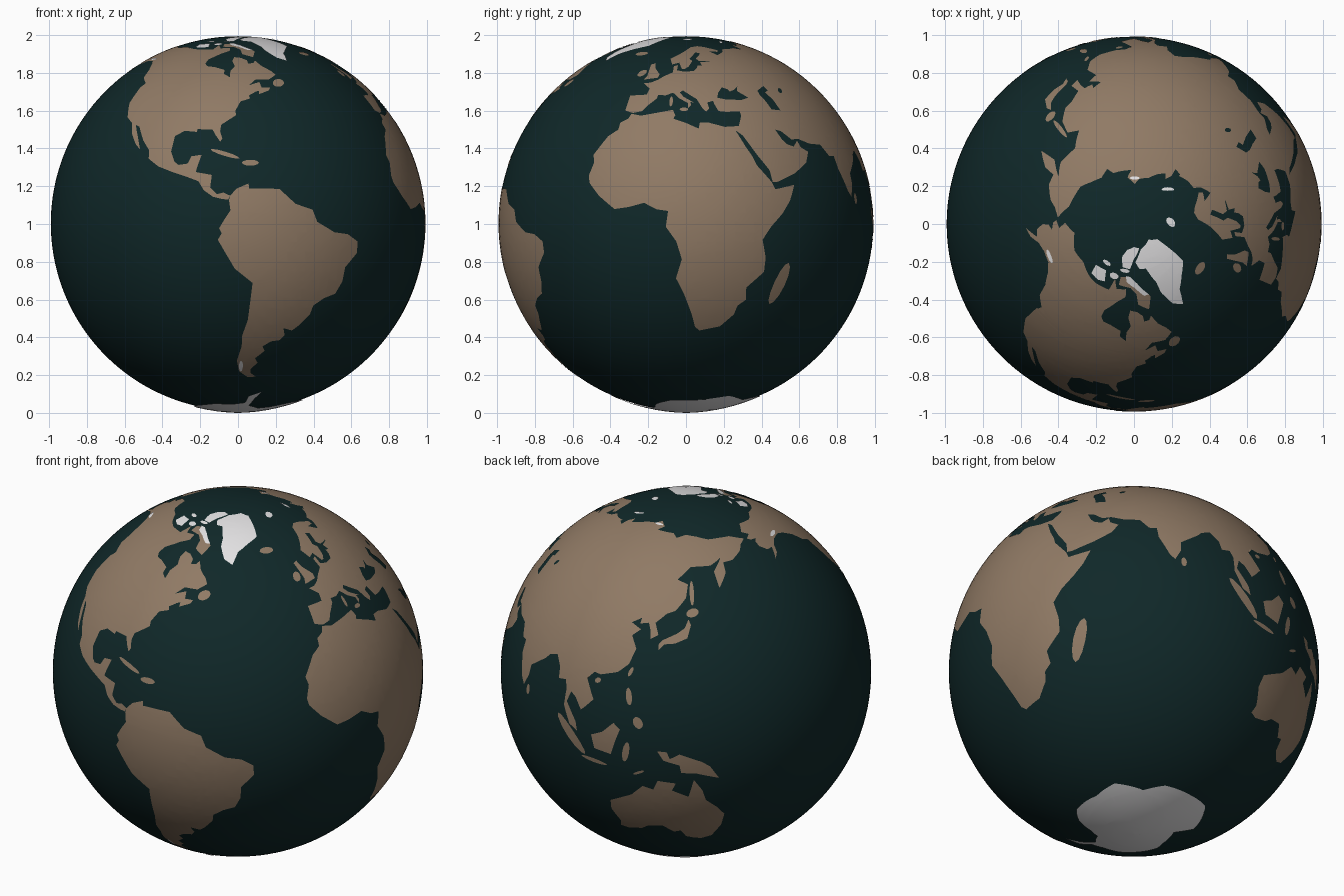
import bpy, bmesh, math
from mathutils import Vector

R, CENTRE = 0.991, 1.003      # ocean radius, height of the globe centre
FRONT = -75                   # longitude facing -y
STEP = 3                      # size of the curved cells in degrees


def material(name, rgb):
    m = bpy.data.materials.new(name)
    m.diffuse_color = (*rgb, 1)
    return m


OCEAN = material("dark_teal_water", (0.005, 0.021, 0.022))
LAND = material("brown_land", (0.28, 0.195, 0.13))
ICE = material("white_ice", (0.78, 0.77, 0.78))
LIFT = {OCEAN: 0.0035, LAND: 0.0017, ICE: 0.0035}


def on_globe(lon, lat, r):
    a, b = math.radians(lon - FRONT), math.radians(lat)
    return Vector((math.cos(b) * math.sin(a), -math.cos(b) * math.cos(a), math.sin(b))) * r


def patch(name, mat, outline, dome=0.0):
    """Fill a (longitude, latitude) outline, cut it into cells and wrap it on the globe."""
    bm = bmesh.new()
    face = bm.faces.new([bm.verts.new((x, y, 0)) for x, y in outline])
    face.normal_update()
    if face.normal.z < 0:
        face.normal_flip()
    bmesh.ops.triangulate(bm, faces=bm.faces[:], ngon_method='EAR_CLIP')
    for axis in (0, 1):
        lo = min(p[axis] for p in outline)
        hi = max(p[axis] for p in outline)
        for k in range(math.floor(lo / STEP) - 1, math.ceil(hi / STEP) + 1):
            co, no = [0, 0, 0], [0, 0, 0]
            co[axis], no[axis] = k * STEP + 0.37, 1
            if lo < co[axis] < hi:
                bmesh.ops.bisect_plane(bm, geom=bm.verts[:] + bm.edges[:] + bm.faces[:],
                                       dist=1e-5, plane_co=co, plane_no=no)
    bmesh.ops.triangulate(bm, faces=bm.faces[:])
    for v in bm.verts:
        rise = dome * max(0, (-v.co.y - 65) / 25)
        v.co = on_globe(v.co.x, v.co.y, R + LIFT[mat] + rise)
    bmesh.ops.remove_doubles(bm, verts=bm.verts[:], dist=1e-5)
    for f in bm.faces:
        f.smooth = True
    me = bpy.data.meshes.new(name)
    bm.to_mesh(me)
    bm.free()
    me.materials.append(mat)
    ob = bpy.data.objects.new(name, me)
    ob.location.z = CENTRE
    bpy.context.collection.objects.link(ob)


def island(name, lon, lat, length, width, angle, mat=LAND):
    """Oval island; sizes in degrees of arc, angle counted from east."""
    t, squeeze, pts = math.radians(angle), math.cos(math.radians(lat)), []
    for i in range(12):
        a = i * math.tau / 12
        u, v = length / 2 * math.cos(a), width / 2 * math.sin(a)
        pts.append((lon + (u * math.cos(t) - v * math.sin(t)) / squeeze,
                    lat + u * math.sin(t) + v * math.cos(t)))
    patch(name, mat, pts)


# Ocean ball
bpy.ops.mesh.primitive_uv_sphere_add(segments=192, ring_count=96, radius=R, location=(0, 0, CENTRE))
ocean = bpy.context.object
ocean.name = "ocean"
ocean.data.materials.append(OCEAN)
bpy.ops.object.shade_smooth()

# Americas
patch("north_america_upper", LAND, [
    (-168, 65.5), (-162, 66.5), (-166, 68.5), (-156.5, 71.3), (-141, 69.7), (-128, 70.3), (-115, 68.5),
    (-108, 68), (-96, 68), (-94, 72), (-90, 69), (-82, 69.5), (-81.5, 67), (-87, 65), (-94, 61), (-94.5, 58.5),
    (-92.5, 57), (-88, 56.5), (-82.3, 55), (-82, 52.8), (-79, 51.3), (-79, 54.5), (-76.8, 57), (-78.5, 60),
    (-77.5, 62.5), (-73, 62), (-69.5, 60.5), (-69, 58.5), (-66, 58.8), (-64.5, 60.3), (-61.5, 57),
    (-57.5, 54.5), (-55.8, 52.5), (-60, 50.2), (-66.5, 50.2), (-70, 47.5), (-65, 49), (-64.5, 46.5),
    (-60.5, 46.5), (-61.5, 45.2), (-66, 43.6), (-66, 45), (-70, 44), (-124, 46), (-123, 48.5), (-128, 51),
    (-130.5, 55), (-136, 58.5), (-141, 60), (-148, 60), (-152, 59.2), (-154, 58.8), (-158, 56.3), (-163, 54.8),
    (-157.5, 58.6), (-162, 58.8), (-165, 61), (-164.5, 63), (-161, 64), (-166, 64.5)])
patch("north_america_lower", LAND, [
    (-124.2, 47), (-68, 47), (-68, 44.3), (-70.5, 43), (-70, 41.8), (-74, 40.6), (-76, 37), (-75.7, 35.3),
    (-81, 31.8), (-81.3, 29.5), (-80.4, 27), (-81, 25.8), (-82.7, 28), (-84, 30), (-89.5, 30.2), (-89.5, 29.2),
    (-94, 29.6), (-97.3, 27.8), (-97.7, 22.5), (-96, 19.2), (-94.5, 18.2), (-91.5, 18.6), (-90.4, 21),
    (-87, 21.5), (-88.2, 17.5), (-88.5, 15.9), (-83.3, 15), (-83.7, 11), (-81.5, 9), (-79.5, 9.5), (-77.4, 8.5),
    (-78, 7.3), (-80, 7.5), (-82.8, 8.2), (-85.7, 10.2), (-87.5, 13), (-92, 14.6), (-96, 15.8), (-101.5, 17.7),
    (-105.5, 20.2), (-106, 23), (-109.3, 26.3), (-112.8, 31), (-114.8, 31.7), (-112, 27.5), (-109.6, 23.2),
    (-112, 25), (-115, 28.5), (-117.2, 32.5), (-120.6, 34.5), (-124, 40)])
patch("south_america", LAND, [
    (-77.4, 8.5), (-75.5, 10.7), (-71.7, 12.3), (-71.5, 10.8), (-68, 10.8), (-62, 10.6), (-57, 6), (-51.5, 4.2),
    (-50, 0.5), (-44, -2.7), (-39, -3.3), (-35.2, -5.5), (-35, -9), (-39, -13.5), (-39.2, -18), (-41, -22),
    (-45, -23.5), (-48.5, -26), (-49, -29), (-52.3, -33), (-54.5, -34.8), (-58, -34), (-57, -36.5),
    (-58.5, -38.5), (-62, -39), (-65, -41), (-63.8, -42.8), (-67.5, -46), (-66, -48), (-69, -51), (-68.5, -53),
    (-65.5, -54.8), (-70, -55), (-74.5, -52), (-75.5, -47), (-73.5, -41), (-73.5, -37), (-71.5, -31),
    (-70.3, -18.5), (-76, -14), (-79.5, -8), (-81.2, -5), (-80, -3), (-80.8, -1.5), (-79, 1.5), (-77.3, 4),
    (-77.8, 7.2)])

# Africa, Europe and Asia
patch("africa", LAND, [
    (-6, 35.8), (-2, 35.1), (10, 37.3), (11, 35.2), (10.3, 34), (15, 32.4), (19.5, 30.4), (20, 32.5), (23, 32.6),
    (29, 31), (32.5, 31.2), (32.6, 30), (35.5, 24), (37.3, 21), (38.5, 18), (43, 12.7), (44, 10.5), (51.2, 11.9),
    (49, 7), (46, 3), (42, -1), (39.2, -5), (40.6, -10.5), (40.5, -15), (35, -20), (35.5, -24), (32.8, -26),
    (32, -29), (27.5, -33.3), (20, -34.8), (18.3, -33.5), (17, -29), (14.5, -22.5), (11.8, -17), (13.7, -11),
    (12, -5.5), (8.8, -1), (9.5, 3.8), (6, 4.3), (2, 6.3), (-3, 5), (-7.5, 4.4), (-13, 8.5), (-16.8, 12.5),
    (-17.4, 14.8), (-16.2, 19), (-17, 21.5), (-13, 27.7), (-9.7, 30), (-9.5, 32.5), (-6.8, 34)])
patch("europe", LAND, [
    (-9, 43), (-1.7, 43.4), (-1.2, 46), (-4.7, 48.4), (-1.5, 48.7), (1.5, 50), (4, 51.7), (8.2, 53.7), (8.2, 57),
    (10.5, 57.6), (10.2, 54.8), (14, 54), (19, 54.4), (21, 56), (21.5, 57.5), (24, 57.2), (23.5, 59.3),
    (29.5, 59.8), (32, 62), (37, 63.8), (40, 64.8), (44, 66.2), (46, 68.2), (54, 68.5), (62, 69.5), (62, 37),
    (36, 36.7), (30.5, 36.5), (27.5, 36.8), (26.3, 39.5), (26, 40.8), (23.5, 40.2), (24, 37.8), (22.7, 36.6),
    (21.3, 38), (19.4, 41.5), (13.6, 45.2), (12.4, 44.3), (14, 42.5), (18.4, 40), (16.8, 40.4), (17, 39),
    (15.8, 38), (15.7, 40), (12.3, 41.8), (9.5, 44.2), (6.5, 43.1), (3.2, 43.2), (3, 41.8), (-0.2, 39),
    (-2, 36.8), (-5.5, 36.1), (-8.9, 37)])
patch("scandinavia", LAND, [
    (30, 60), (23, 60), (21.3, 61.5), (25.3, 65), (22, 65.8), (17.2, 61.5), (18.8, 60), (16.5, 56.8),
    (14.2, 55.4), (12.8, 55.5), (11, 59), (7, 58), (5, 61.5), (13, 66), (19, 70), (25.5, 71), (31, 70.3),
    (41, 67.5), (39.5, 66.2), (33, 66.7), (37, 64), (40, 62)])
patch("north_and_east_asia", LAND, [
    (60, 69), (68, 68.5), (67, 71), (70, 73), (73, 71.5), (80, 73), (87, 75), (98, 76), (104, 77.7), (113, 75.5),
    (108, 73.3), (127, 73), (131, 71), (140, 72.5), (150, 71.5), (160, 69.7), (170, 69.5), (180, 69), (190, 66),
    (183, 64.5), (179, 62.5), (170, 60), (163.5, 59.8), (162.5, 56), (156.7, 51), (156, 57), (163, 61.7),
    (155, 59.3), (143, 59.3), (135.5, 54.7), (141, 53), (140, 48.3), (135.5, 44), (132, 43), (127.7, 39.8),
    (129.4, 36), (126.5, 34.5), (126, 37.5), (125, 39.6), (121.5, 39), (121.8, 40.9), (118, 39), (122.3, 37.2),
    (119.3, 35), (121.8, 31), (120, 26), (116.5, 23), (110.5, 21.2), (108, 21.5), (105.8, 19), (109.2, 13),
    (106.8, 10.4), (105, 8.7), (102.5, 12.2), (100.5, 13.4), (99.3, 10), (103.3, 4.5), (104, 1.5), (101, 3),
    (98.3, 8.5), (98.5, 14), (97.5, 16.5), (94.5, 16), (94, 19.5), (91.5, 22.7), (88, 25), (60, 30)])
patch("south_asia", LAND, [
    (92, 23), (88, 21.7), (86.5, 20), (80.2, 15.5), (80, 12), (78, 8.2), (76.3, 10), (73, 17), (72.6, 21),
    (70, 21), (67, 24.8), (61.5, 25.2), (57, 26.8), (54, 26.6), (50.5, 29.5), (48.3, 30), (50, 26.5), (51.5, 25),
    (54, 24.2), (56.3, 26.2), (57, 24), (59.8, 22.5), (57.7, 19), (55, 17.3), (52, 15.5), (45, 12.8),
    (43.3, 12.8), (42.7, 16.5), (39, 21.5), (35, 28), (32.4, 30), (32.4, 31.2), (34.3, 31.4), (36, 35),
    (36, 37.2), (62, 40), (92, 40)])

# Inland seas
patch("black_sea", OCEAN, [(28, 42), (28.7, 44), (31, 46.4), (33.5, 45.6), (34, 44.6), (36, 45.2), (38.5, 46.8),
                           (37.5, 44.8), (41.5, 42), (38, 41.1), (31.5, 41.3)])
patch("caspian_sea", OCEAN, [(47.5, 45), (52, 47), (53, 45), (51, 44.3), (53, 41), (54, 37), (50, 37.4),
                             (49, 40.5), (47.6, 43)])
island("aral_sea", 60, 45, 2.4, 1.5, 60, OCEAN)

# Australia and large islands
patch("australia", LAND, [
    (114, -22), (122, -18), (126, -14), (129.5, -15), (131, -11.5), (136.8, -12.2), (135.5, -15), (140.8, -17.5),
    (142.5, -10.8), (145.3, -15), (146.5, -19), (150.5, -22.5), (153.3, -26), (152.8, -31.5), (150, -37.5),
    (146.3, -39), (143.5, -38.7), (140, -37.5), (138, -34), (135.5, -34.8), (131.5, -31.5), (126, -32.2),
    (123.5, -34), (118, -35), (115, -34.2), (115.7, -31.5), (113.4, -26)])
patch("new_guinea", LAND, [(131, -0.8), (134, -1), (135, -3.3), (138, -1.6), (145, -4.3), (147.5, -6), (150.5, -10.5),
                           (147, -9.5), (143.5, -8.5), (138.5, -8.2), (138, -5.5), (133, -4)])
patch("borneo", LAND, [(109.2, 1.5), (113, 3.2), (116.8, 6.9), (119, 5), (117.5, 1), (116, -3.8), (110.3, -2.9)])
patch("britain", LAND, [(-5.5, 50.1), (1.2, 51), (1.6, 52.7), (-2, 56), (-3, 58.6), (-5.5, 58), (-4.8, 54), (-4.5, 52)])
patch("baffin_island", LAND, [(-80, 73.7), (-72, 71.5), (-62, 66.8), (-65, 62.5), (-72, 64.5), (-73, 68), (-78, 70),
                              (-89, 70.5), (-89, 73)])
patch("main_japan", LAND, [(130, 31.3), (132, 33.2), (136, 33.6), (140.5, 35.3), (142, 39.5), (141, 41.3),
                           (139.5, 38.5), (136.7, 36.8), (131, 34.4), (129.8, 33)])
island("ireland", -8, 53.3, 3.6, 2.5, 70)
island("iceland", -18.8, 64.9, 4.4, 2.6, 0)
island("newfoundland", -56, 48.6, 4.2, 3.2, 40)
island("cuba", -79.3, 21.8, 9.5, 1.4, -18)
island("hispaniola", -71, 18.9, 5.2, 1.9, 0)
island("madagascar", 46.8, -18.8, 14, 4, 72)
island("sumatra", 101.5, -0.3, 15.5, 3.2, -46)
island("java", 110, -7.3, 9, 1.4, -8)
island("sulawesi", 121, -2.2, 7, 2.2, 80)
island("luzon", 121.3, 16, 5.5, 2, 100)
island("mindanao", 124.8, 8, 4, 3, 120)
island("hokkaido", 142.8, 43.4, 4, 2.8, 20)
island("sakhalin", 142.8, 50, 8.5, 1.4, 90)
island("sri_lanka", 80.8, 7.6, 3.4, 1.8, 90)
island("taiwan", 121, 23.7, 3.2, 1.2, 70)
island("hainan", 109.8, 19.2, 2.2, 1.6, 30)
island("sicily", 14.2, 37.5, 2.6, 1.4, 0)
island("sardinia", 9, 40.6, 4, 1.1, 90)
island("timor", 125, -9, 4, 0.9, 25)

# Ice
patch("antarctica", ICE, [
    (-180, -90), (-180, -78), (-160, -77.5), (-145, -75.5), (-115, -74), (-100, -73), (-80, -73.5), (-68, -72),
    (-67, -67), (-58, -63.5), (-61, -69), (-62, -75), (-45, -78), (-30, -76.5), (-15, -72.5), (0, -70),
    (30, -69.5), (50, -66.5), (70, -69), (73, -69.5), (90, -66.5), (115, -66.5), (135, -66), (150, -68.5),
    (165, -71), (164, -77.5), (180, -78), (180, -90)], dome=0.0085)
patch("greenland", ICE, [
    (-73, 78.3), (-66, 80.5), (-60, 82), (-32, 83.5), (-18, 81.5), (-20, 75), (-22, 71), (-32, 68.2), (-40, 65),
    (-43.5, 60), (-49, 62), (-53.5, 67), (-54, 70.5), (-60, 75.8), (-68, 76)])
patch("ellesmere_ice", ICE, [(-90, 76.3), (-80, 76), (-76, 79), (-63, 82.4), (-75, 83), (-90, 81.8), (-95, 79.5)])
patch("baffin_ice", ICE, [(-84, 73.7), (-79, 73.6), (-72, 71.5), (-63, 67.5), (-67, 67.3), (-74, 70), (-82, 71.8)])
patch("victoria_ice", ICE, [(-118, 72.8), (-106, 73.3), (-102, 70), (-108, 69.3), (-116, 69.8)])
island("devon_ice", -86, 75.3, 3, 1.2, 0, ICE)
island("melville_ice", -110, 75.4, 2.8, 1.3, 0, ICE)
island("somerset_ice", -96, 72.8, 2.8, 2, 0, ICE)
island("svalbard_ice", 18, 78.7, 3.4, 2.2, 40, ICE)
island("novaya_ice", 61, 75, 4, 1.1, 45, ICE)
island("taymyr_ice", 104, 75.8, 3, 1, 0, ICE)
island("alaska_ice", -144, 61.2, 4.5, 1.3, 0, ICE)
island("patagonia_ice", -73.6, -49.5, 5, 1.2, 90, ICE)
